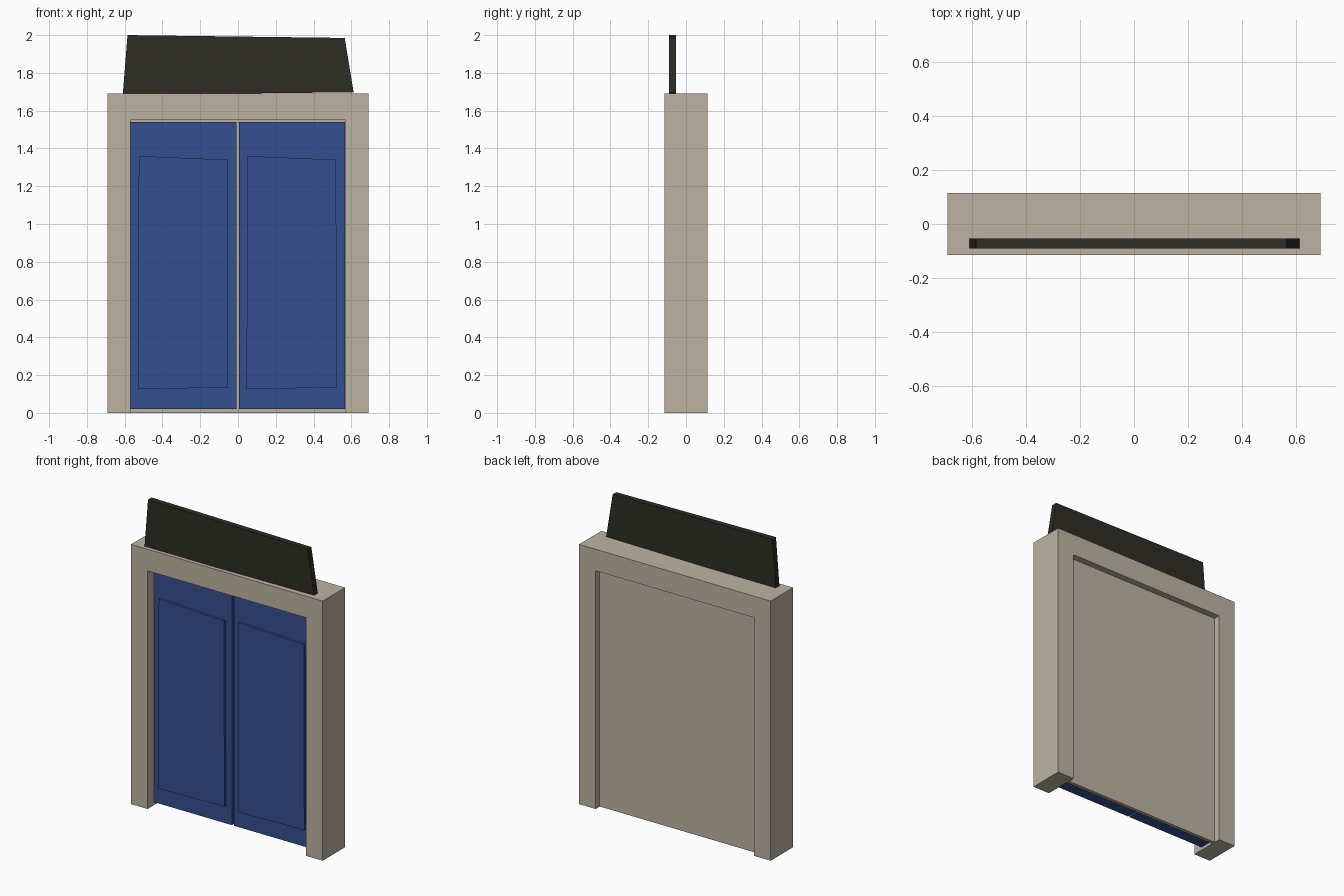
import bpy
import bmesh

cube = bpy.data.objects.get("Cube")
if cube:
    bpy.data.objects.remove(cube, do_unlink=True)


def material(name, color):
    mat = bpy.data.materials.new(name)
    mat.use_nodes = True
    mat.diffuse_color = (*color, 1)
    mat.node_tree.nodes["Principled BSDF"].inputs["Base Color"].default_value = (*color, 1)
    return mat


stone = material("beige stone", (0.51, 0.45, 0.36))
blue = material("blue paint", (0.036, 0.078, 0.275))
dark = material("dark board", (0.027, 0.026, 0.017))


def slab(name, outline, y_front, y_back, mat):
    """Extrude an outline in the x-z plane from front to back."""
    bm = bmesh.new()
    face = bm.faces.new([bm.verts.new((x, y_front, z)) for x, z in outline])
    out = bmesh.ops.extrude_face_region(bm, geom=[face])
    moved = [v for v in out["geom"] if isinstance(v, bmesh.types.BMVert)]
    bmesh.ops.translate(bm, verts=moved, vec=(0, y_back - y_front, 0))
    bmesh.ops.recalc_face_normals(bm, faces=bm.faces)
    mesh = bpy.data.meshes.new(name)
    bm.to_mesh(mesh)
    bm.free()
    mesh.materials.append(mat)
    obj = bpy.data.objects.new(name, mesh)
    bpy.context.collection.objects.link(obj)
    return obj


def rect(x0, x1, z0, z1):
    return [(x0, z0), (x1, z0), (x1, z1), (x0, z1)]


W, H = 0.69, 1.69             # outer frame
OPEN_W, OPEN_H = 0.57, 1.55   # doorway
DEPTH = 0.115

# Frame as one arch-shaped outline
slab("door_frame", [(-W, 0), (-OPEN_W, 0), (-OPEN_W, OPEN_H), (OPEN_W, OPEN_H),
                    (OPEN_W, 0), (W, 0), (W, H), (-W, H)], -DEPTH, DEPTH, stone)

# Wall closing the doorway behind the doors
slab("back_wall", rect(-OPEN_W, OPEN_W, 0, OPEN_H), 0.05, 0.073, stone)

# Two doors, each with a slightly crooked raised panel
panel = [(-0.53, 0.125), (-0.052, 0.135), (-0.056, 1.34), (-0.525, 1.36)]
for side, shift in (("right", 0), ("left", 0.575)):
    slab(side + "_door", rect(-0.57 + shift, -0.008 + shift, 0.02, 1.54),
         -0.05, 0.05, blue)
    slab(side + "_door_panel", [(x + shift, z) for x, z in panel],
         -0.065, -0.045, blue)

# Crooked board standing on the lintel
slab("top_board", [(-0.61, 1.685), (0.612, 1.697), (0.565, 1.985), (-0.585, 2.0)],
     -0.09, -0.053, dark)
